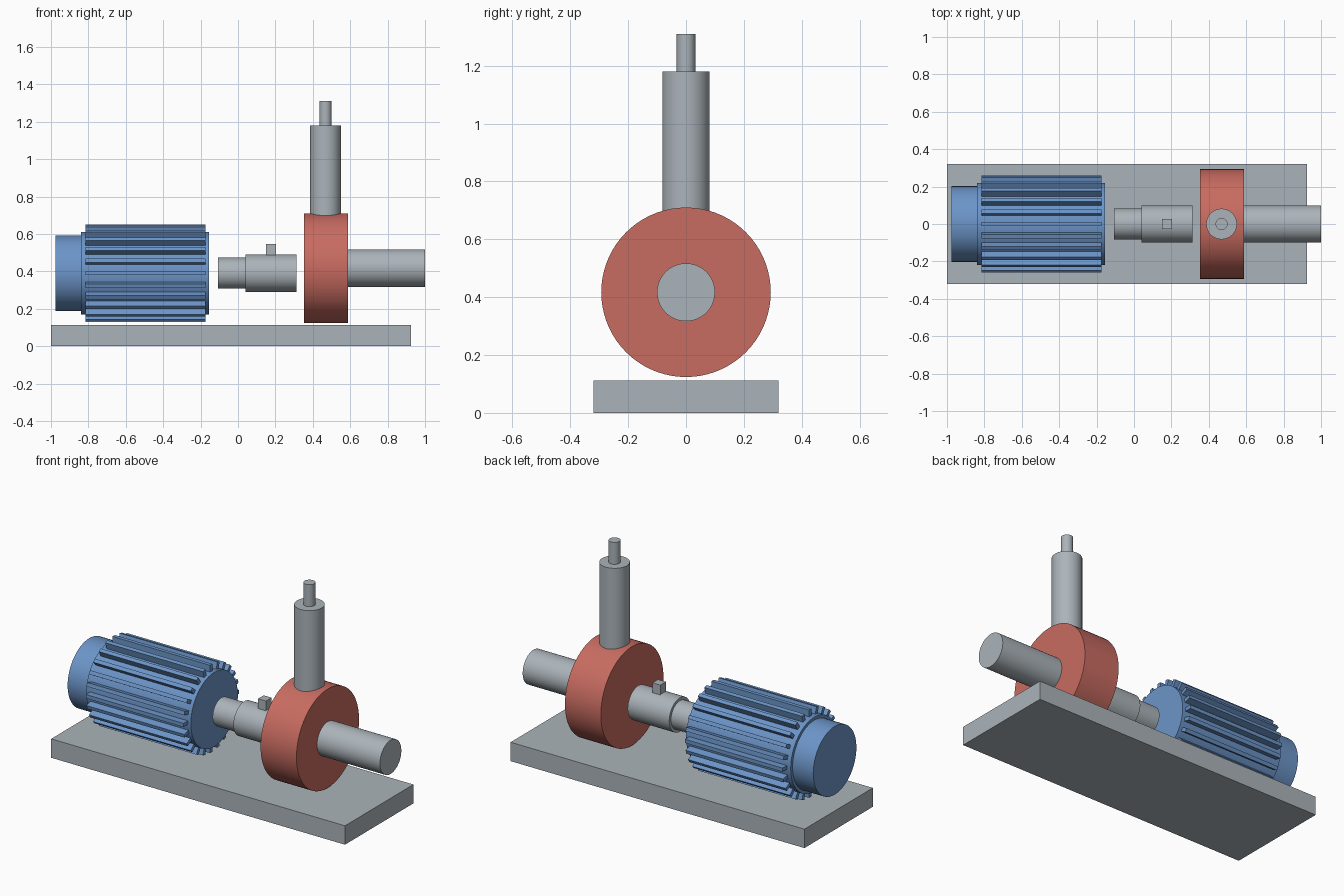
import bpy
import bmesh
import math
from mathutils import Matrix, Vector

cube = bpy.data.objects.get("Cube")
if cube:
    bpy.data.objects.remove(cube, do_unlink=True)


def make_material(name, rgb):
    mat = bpy.data.materials.new(name)
    mat.use_nodes = True
    mat.diffuse_color = (*rgb, 1)
    mat.node_tree.nodes["Principled BSDF"].inputs["Base Color"].default_value = (*rgb, 1)
    return mat


GREY = make_material("steel grey", (0.41, 0.455, 0.49))
BLUE = make_material("motor blue", (0.15, 0.30, 0.58))
RED = make_material("pump red", (0.58, 0.15, 0.12))
MOTOR_Z, PUMP_Z, OUTLET_X = 0.39, 0.417, 0.468


def finish(name, bm, mat, smooth=False):
    mesh = bpy.data.meshes.new(name)
    bm.to_mesh(mesh)
    bm.free()
    mesh.materials.append(mat)
    obj = bpy.data.objects.new(name, mesh)
    bpy.context.collection.objects.link(obj)
    if smooth:
        bpy.ops.object.select_all(action='DESELECT')
        obj.select_set(True)
        bpy.context.view_layer.objects.active = obj
        bpy.ops.object.shade_smooth_by_angle(angle=math.radians(30))
    return obj


def add_box(bm, low, high, turn=Matrix()):
    low, high = Vector(low), Vector(high)
    place = Matrix.Translation((low + high) / 2) @ Matrix.Diagonal((*(high - low), 1))
    bmesh.ops.create_cube(bm, size=1, matrix=turn @ place)


def box(name, low, high, mat):
    bm = bmesh.new()
    add_box(bm, low, high)
    return finish(name, bm, mat)


def cylinder(name, start, end, radius, mat):
    start, end = Vector(start), Vector(end)
    axis = end - start
    turn = axis.to_track_quat('Z', 'Y').to_matrix().to_4x4()
    bm = bmesh.new()
    bmesh.ops.create_cone(bm, cap_ends=True, segments=72, radius1=radius, radius2=radius,
                          depth=axis.length, matrix=Matrix.Translation((start + end) / 2) @ turn)
    return finish(name, bm, mat, smooth=True)


def along_x(name, x0, x1, z, radius, mat):
    return cylinder(name, (x0, 0, z), (x1, 0, z), radius, mat)


# Base plate
box("base_plate", (-1, -0.32, 0), (0.925, 0.32, 0.112), GREY)

# Motor with rear cover
along_x("motor_rear_cover", -0.975, -0.84, MOTOR_Z, 0.202, BLUE)
along_x("motor_body", -0.84, -0.155, MOTOR_Z, 0.22, BLUE)

# Cooling fins around the motor
fins = bmesh.new()
FIN_COUNT = 24
for i in range(FIN_COUNT):
    turn = Matrix.Translation((0, 0, MOTOR_Z)) @ Matrix.Rotation(math.tau * i / FIN_COUNT, 4, 'X')
    add_box(fins, (-0.815, -0.011, 0.20), (-0.175, 0.011, 0.26), turn)
finish("motor_cooling_fins", fins, BLUE)

# Drive shaft, coupling and key
along_x("motor_shaft", -0.108, 0.04, MOTOR_Z, 0.083, GREY)
along_x("shaft_coupling", 0.04, 0.312, MOTOR_Z, 0.10, GREY)
box("coupling_key", (0.15, -0.026, 0.48), (0.202, 0.026, 0.545), GREY)

# Pump housing and pipes
along_x("pump_housing", 0.353, 0.588, PUMP_Z, 0.293, RED)
along_x("suction_pipe", 0.588, 1.0, PUMP_Z, 0.10, GREY)
cylinder("outlet_pipe", (OUTLET_X, 0, 0.66), (OUTLET_X, 0, 1.18), 0.082, GREY)
cylinder("outlet_nozzle", (OUTLET_X, 0, 1.18), (OUTLET_X, 0, 1.31), 0.032, GREY)
